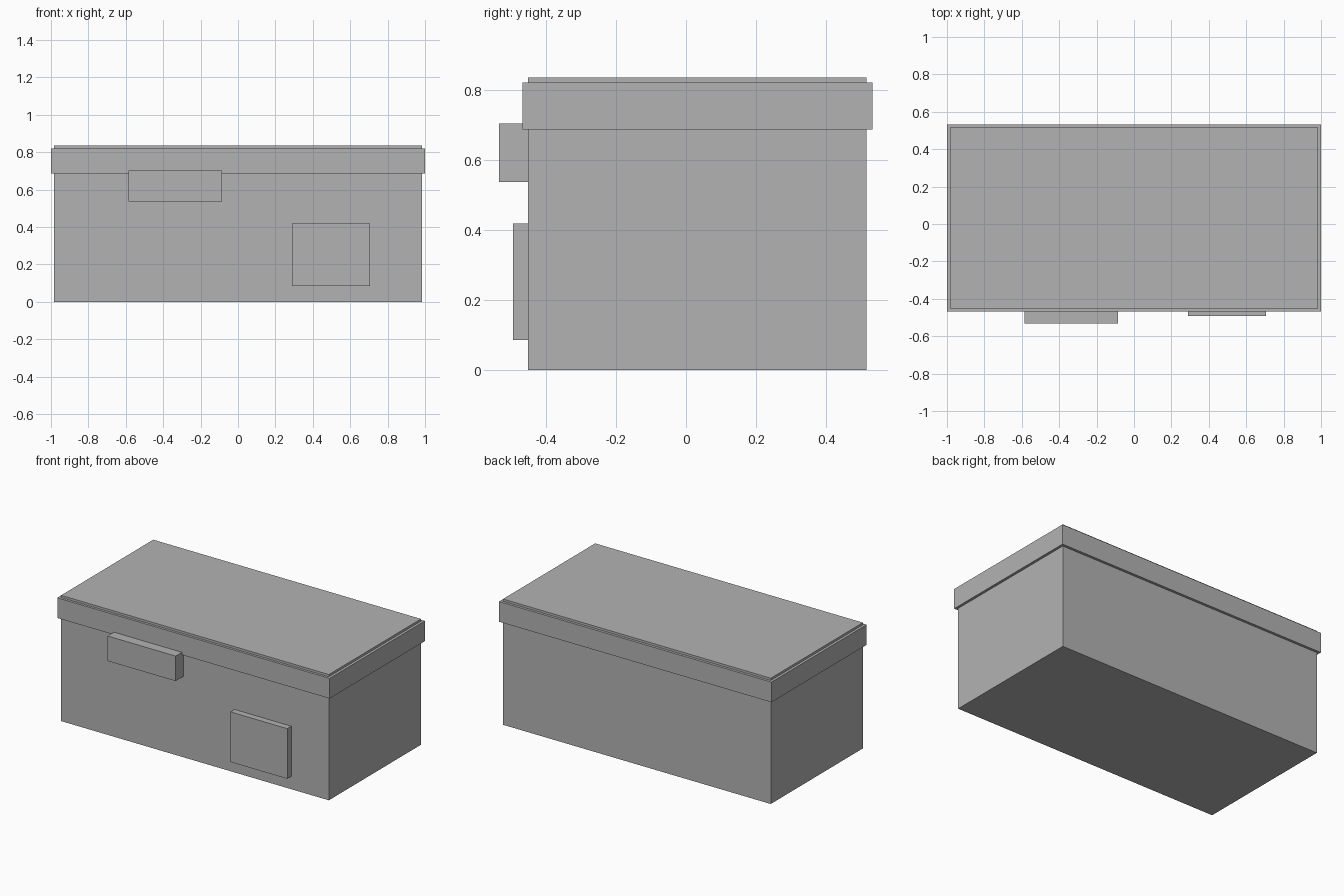
import bpy
import bmesh
from mathutils import Matrix, Vector

if "Cube" in bpy.data.objects:
    bpy.data.objects.remove(bpy.data.objects["Cube"])

grey = bpy.data.materials.new("plain grey")
grey.diffuse_color = (0.45, 0.45, 0.45, 1)
grey.use_nodes = True
grey.node_tree.nodes["Principled BSDF"].inputs["Base Color"].default_value = grey.diffuse_color


def box(name, low, high):
    """Flat-sided box between two opposite corners."""
    low, high = Vector(low), Vector(high)
    bm = bmesh.new()
    bmesh.ops.create_cube(bm, size=1, matrix=Matrix.Translation((low + high) / 2)
                          @ Matrix.Diagonal((*(high - low), 1)))
    mesh = bpy.data.meshes.new(name)
    bm.to_mesh(mesh)
    bm.free()
    mesh.materials.append(grey)
    obj = bpy.data.objects.new(name, mesh)
    bpy.context.collection.objects.link(obj)
    return obj


# Main body, rising slightly above the rim
box("body", (-0.983, -0.451, 0), (0.983, 0.515, 0.835))
# Overhanging rim band around the top
box("rim", (-1, -0.467, 0.686), (1, 0.532, 0.82))
# Front fittings
box("handle", (-0.585, -0.533, 0.537), (-0.085, -0.451, 0.703))
box("front_panel", (0.29, -0.493, 0.085), (0.707, -0.451, 0.418))
